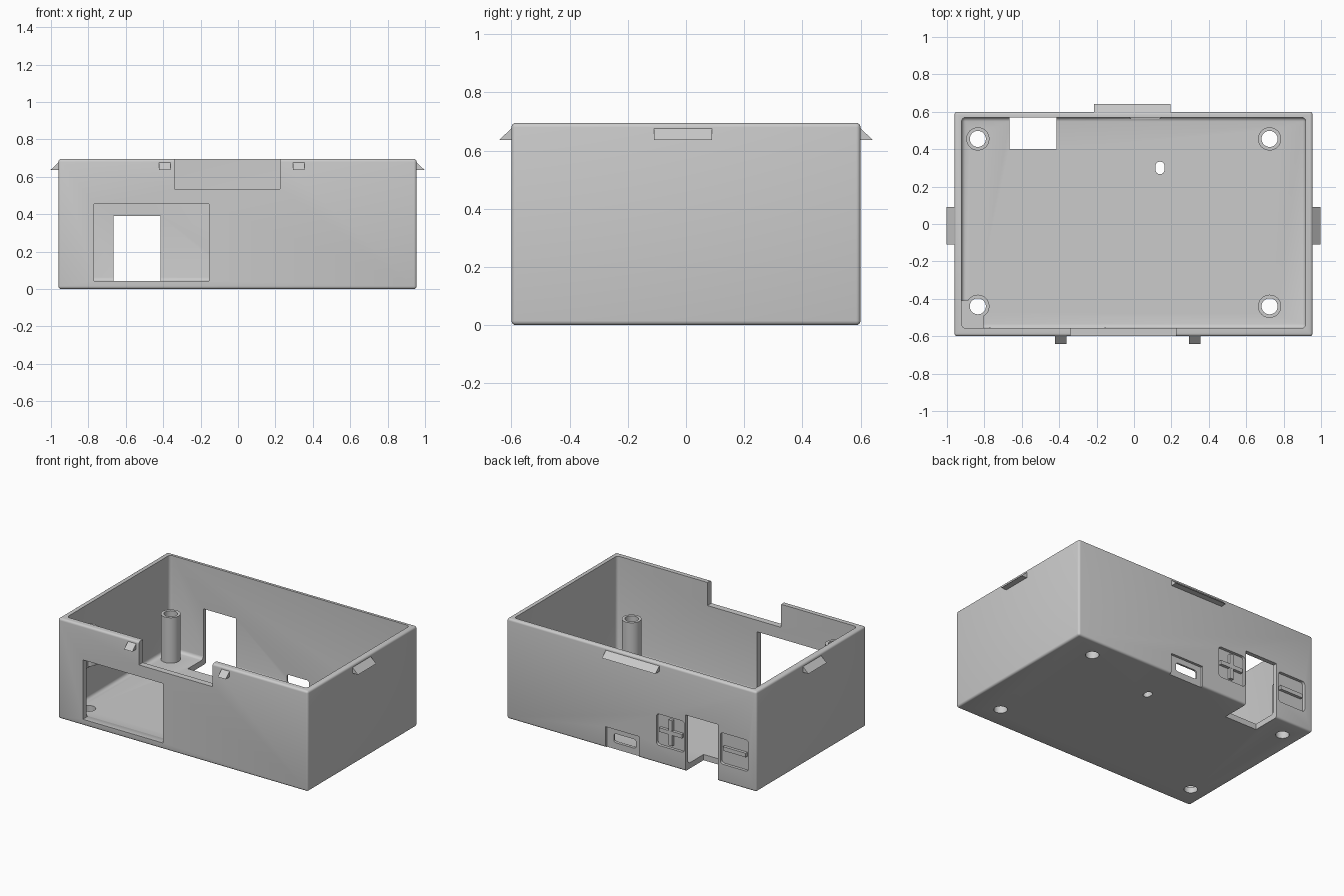
import bpy, bmesh, math
from mathutils import Matrix

if "Cube" in bpy.data.objects:
    bpy.data.objects.remove(bpy.data.objects["Cube"], do_unlink=True)

grey = bpy.data.materials.new("light_grey_plastic")
grey.use_nodes = True
COLOUR = (0.6, 0.6, 0.6, 1)
grey.diffuse_color = COLOUR
for node in grey.node_tree.nodes:
    if node.type == "BSDF_PRINCIPLED":
        node.inputs["Base Color"].default_value = COLOUR


def finish(name, bm):
    bmesh.ops.recalc_face_normals(bm, faces=bm.faces)
    mesh = bpy.data.meshes.new(name)
    bm.to_mesh(mesh)
    bm.free()
    mesh.materials.append(grey)
    obj = bpy.data.objects.new(name, mesh)
    bpy.context.collection.objects.link(obj)
    return obj


def box(name, xs, ys, zs, radius=0, axis=None):
    """Box from ranges; rounds all edges, or only those along one axis."""
    bm = bmesh.new()
    bmesh.ops.create_cube(bm, size=1)
    spans = (xs, ys, zs)
    for v in bm.verts:
        v.co = [s[0] if c < 0 else s[1] for c, s in zip(v.co, spans)]
    if radius:
        edges = [e for e in bm.edges if axis is None or
                 abs((e.verts[0].co - e.verts[1].co).normalized()[axis]) > 0.9]
        bmesh.ops.bevel(bm, geom=edges, offset=radius, segments=4,
                        profile=0.5, affect="EDGES")
    return finish(name, bm)


def cylinder(name, x, y, zs, radius):
    bm = bmesh.new()
    bmesh.ops.create_cone(bm, cap_ends=True, segments=32, radius1=radius, radius2=radius,
                          depth=zs[1] - zs[0],
                          matrix=Matrix.Translation((x, y, sum(zs) / 2)))
    return finish(name, bm)


def boolean(target, tool, operation="DIFFERENCE"):
    """Apply a boolean and throw the tool away."""
    tool.hide_render = True
    mod = target.modifiers.new("cut", "BOOLEAN")
    mod.operation, mod.solver, mod.object = operation, "EXACT", tool
    bpy.context.view_layer.objects.active = target
    bpy.ops.object.modifier_apply(modifier=mod.name)
    bpy.data.objects.remove(tool, do_unlink=True)


def snap_tab(name, centre, width, angle, depth=0.042):
    """Wedge with flat underside; angle turns its outward -y direction."""
    bm = bmesh.new()
    rows = []
    for x in (-width / 2, width / 2):
        rows.append([bm.verts.new(p) for p in
                     ((x, 0.01, 0.637), (x, -depth, 0.637), (x, 0, 0.676), (x, 0.01, 0.676))])
    bm.faces.new(rows[0])
    bm.faces.new(rows[1])
    for i in range(4):
        j = (i + 1) % 4
        bm.faces.new((rows[0][i], rows[0][j], rows[1][j], rows[1][i]))
    bm.transform(Matrix.Translation((*centre, 0)) @ Matrix.Rotation(angle, 4, "Z"))
    return finish(name, bm)


X0, X1, Y, TOP, FLOOR = -0.96, 0.955, 0.6, 0.695, 0.04

# Hollow tray with rounded edges
shell = box("case_shell", (X0, X1), (-Y, Y), (0, TOP), 0.015)
boolean(shell, box("cavity", (-0.922, 0.918), (-0.557, 0.57), (FLOOR, 1), 0.022))

# Front notch and window, back opening that runs into the floor
boolean(shell, box("notch", (-0.34, 0.225), (-0.7, -0.5), (0.535, 0.8)))
boolean(shell, box("window", (-0.77, -0.155), (-0.7, -0.5), (0.043, 0.455)))
boolean(shell, box("back_opening", (-0.665, -0.415), (0.4, 0.7), (-0.1, 0.39)))

# Port recess and slot in the back wall
boolean(shell, box("port_recess", (-0.06, 0.197), (0.583, 0.7), (-0.1, 0.145)))
boolean(shell, box("port_slot", (-0.025, 0.145), (0.5, 0.7), (0.045, 0.107), 0.015, 1))

# Button pockets with raised ribs
for side, px in (("inner", -0.3), ("outer", -0.79)):
    boolean(shell, box("pocket", (px - 0.107, px + 0.107), (0.58, 0.7),
                       (0.125, 0.342), 0.02, 1))
    box(side + "_button_rib", (px - 0.088, px + 0.088), (0.575, 0.6), (0.22, 0.248))
box("inner_button_upright_rib", (-0.314, -0.286), (0.575, 0.5995), (0.146, 0.322))

# Small oval hole in the floor
boolean(shell, box("floor_slot", (0.115, 0.163), (0.267, 0.333), (-0.1, 0.1), 0.022, 2))

# Screw posts, with one raised on a corner bracket
posts = []
for px, pside in ((-0.835, "right"), (0.725, "left")):
    for py, pend in ((-0.44, "front"), (0.455, "back")):
        raised = px < 0 and py < 0
        zs = (0.36, 0.6) if raised else (0.02, 0.355)
        post = cylinder(f"{pend}_{pside}_screw_post", px, py, zs, 0.062)
        if raised:
            bracket = box("bracket", (-0.94, -0.805), (-0.58, -0.41), (0.35, 0.595))
            boolean(post, bracket, "UNION")
        boolean(post, cylinder("bore", px, py, (-0.1, 0.9), 0.043))
        boolean(shell, cylinder("floor_bore", px, py, (-0.1, 0.2), 0.043))
        posts.append(post)

# Snap tabs around the rim
snap_tab("front_right_tab", (-0.392, -Y), 0.062, 0)
snap_tab("front_left_tab", (0.325, -Y), 0.06, 0)
snap_tab("back_tab", (-0.01, Y), 0.41, math.pi)
snap_tab("left_tab", (X1, -0.01), 0.2, math.pi / 2)
snap_tab("right_tab", (X0, -0.01), 0.2, -math.pi / 2)

# Smooth curved surfaces, keep corners crisp
bpy.ops.object.select_all(action="DESELECT")
for obj in [shell] + posts:
    obj.select_set(True)
bpy.context.view_layer.objects.active = shell
bpy.ops.object.shade_smooth_by_angle(angle=math.radians(35))
